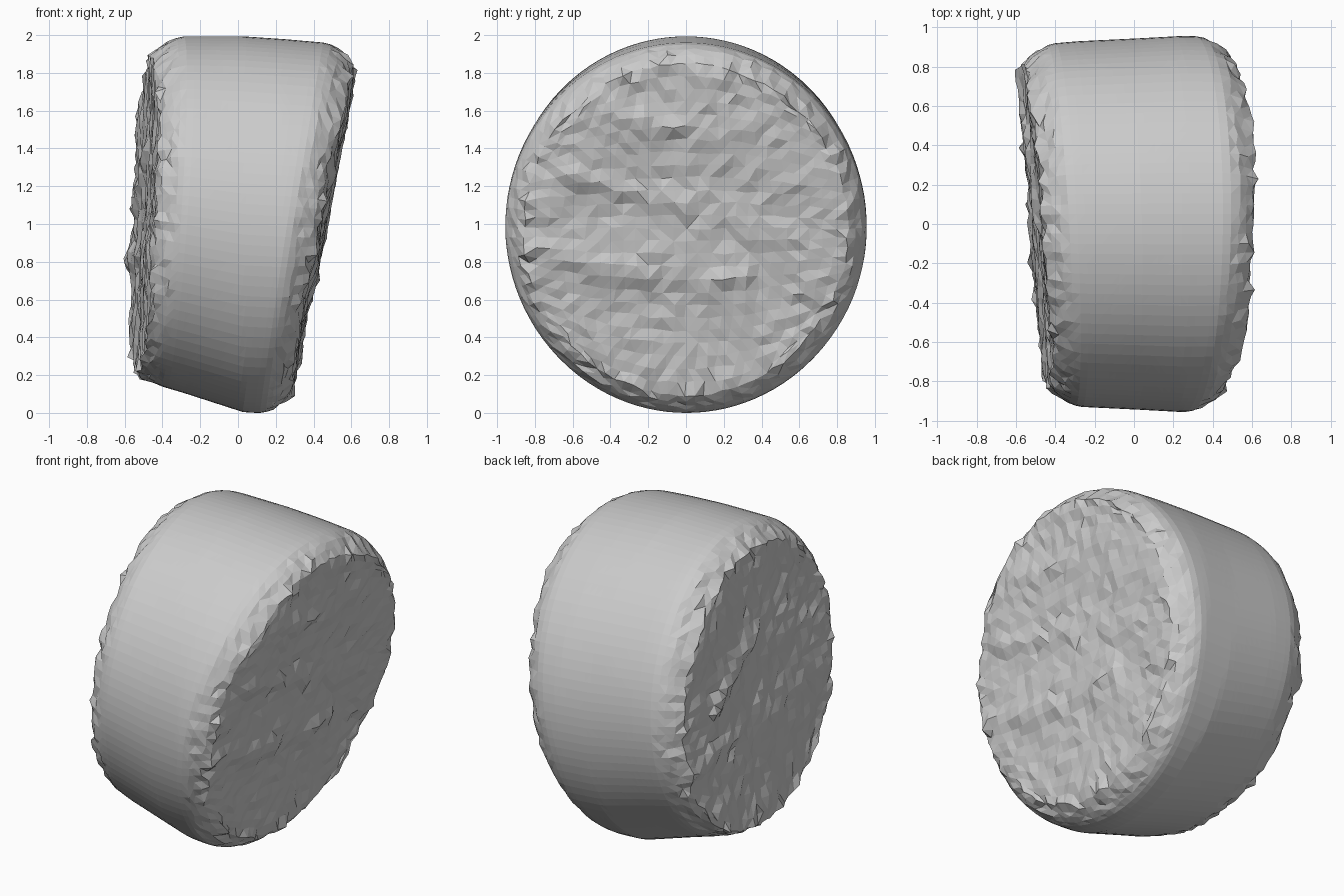
import bpy, bmesh, math, random
from mathutils import Vector, noise

random.seed(7)
cube = bpy.data.objects.get("Cube")
if cube:
    bpy.data.objects.remove(cube, do_unlink=True)

# Barrel sections along x: (x, bottom z, top z, half depth)
SECTIONS = [(-0.65, 0.22, 1.98, 0.90), (-0.28, 0.11, 2.0, 0.93), (0.03, 0.01, 2.0, 0.945),
            (0.25, 0.0, 1.985, 0.957), (0.65, 0.0, 1.95, 0.95)]
# Chipped ledges on the broken faces: (side, y1, z1, y2, z2)
LEDGES = [(1, -0.65, 1.27, 0.0, 1.1), (1, -0.9, 0.9, -0.2, 0.72), (1, -0.35, 1.56, -0.05, 1.53),
          (1, 0.1, 0.68, 0.3, 0.73), (-1, 0.9, 0.8, 0.3, 0.85), (-1, 0.0, 1.4, 0.5, 1.1)]


def section(x):
    for p, q in zip(SECTIONS, SECTIONS[1:]):
        if x <= q[0]:
            break
    f = (x - p[0]) / (q[0] - p[0])
    return [a + (b - a) * f for a, b in zip(p[1:], q[1:])]


def ledge_height(side, y, z):
    h = 0.0
    for s, y1, z1, y2, z2 in LEDGES:
        if s == side:
            a, d = Vector((y1, z1)), Vector((y2 - y1, z2 - z1))
            p = Vector((y, z)) - a
            f = max(0, min(1, p.dot(d) / d.length_squared))
            h = max(h, 0.03 * math.exp(-((p - d * f).length / 0.05) ** 2))
    return h


def place(co):
    # square section to disc
    t, u, v = co
    a, b = u * math.sqrt(1 - v * v / 2), v * math.sqrt(1 - u * u / 2)
    rho = math.hypot(a, b)
    y, z = a * 0.92, 1 + b * 0.93
    # tilted broken end planes
    left = -0.495 + 0.045 * (z - 1) - 0.07 * y
    right = 0.445 + 0.185 * (z - 1) + 0.025 * y
    x = left + (right - left) * (t + 1) / 2
    low, high, half = section(x)
    side = 1 if t > 0 else -1
    # rounded rim, thinner at the sloping lower left
    gap = min(x - left, right - x)
    edge = max(0, 1 - gap / 0.17)
    depth = 0.1 if side > 0 else 0.1 + 0.08 * min(0, b)
    m = 1 - depth * edge ** 2
    y, z = a * half * m, (low + high) / 2 + b * (high - low) / 2 * m
    # rough broken faces and ragged rims
    r = random.random
    if abs(t) > 0.999:
        y += (r() - 0.5) * 0.02
        z += (r() - 0.5) * 0.015
        swell = 0.02 * noise.noise(Vector((side * 5, y * 3, z * 3)))
        x += side * ((r() - 0.5) * 0.02 + swell + ledge_height(side, y, z))
        if rho > 0.98:
            x += (r() - 0.5) * 0.03
    elif edge > 0.3:
        x += (r() - 0.5) * 0.04 * edge
        m = 1 + (r() - 0.5) * 0.02 * edge
        y, z = y * m, 1 + (z - 1) * m
    return Vector((x, y, z))


# Rough round slab: subdivided block wrapped to a tilted drum
bm = bmesh.new()
bmesh.ops.create_cube(bm, size=2)
bmesh.ops.subdivide_edges(bm, edges=bm.edges[:], cuts=25, use_grid_fill=True)
for v in bm.verts:
    v.co = place(v.co)
bmesh.ops.triangulate(bm, faces=bm.faces[:], quad_method='SHORT_EDGE')
bmesh.ops.recalc_face_normals(bm, faces=bm.faces[:])

# Stand on the ground
floor = min(v.co.z for v in bm.verts)
bmesh.ops.translate(bm, verts=bm.verts[:], vec=(0, 0, -floor))

mesh = bpy.data.meshes.new("stone_drum")
bm.to_mesh(mesh)
bm.free()
stone = bpy.data.objects.new("stone_drum", mesh)
bpy.context.collection.objects.link(stone)

# Plain grey stone
grey = bpy.data.materials.new("plain_grey")
grey.use_nodes = True
colour = (0.6, 0.6, 0.6, 1)
grey.diffuse_color = colour
grey.node_tree.nodes["Principled BSDF"].inputs["Base Color"].default_value = colour
mesh.materials.append(grey)
